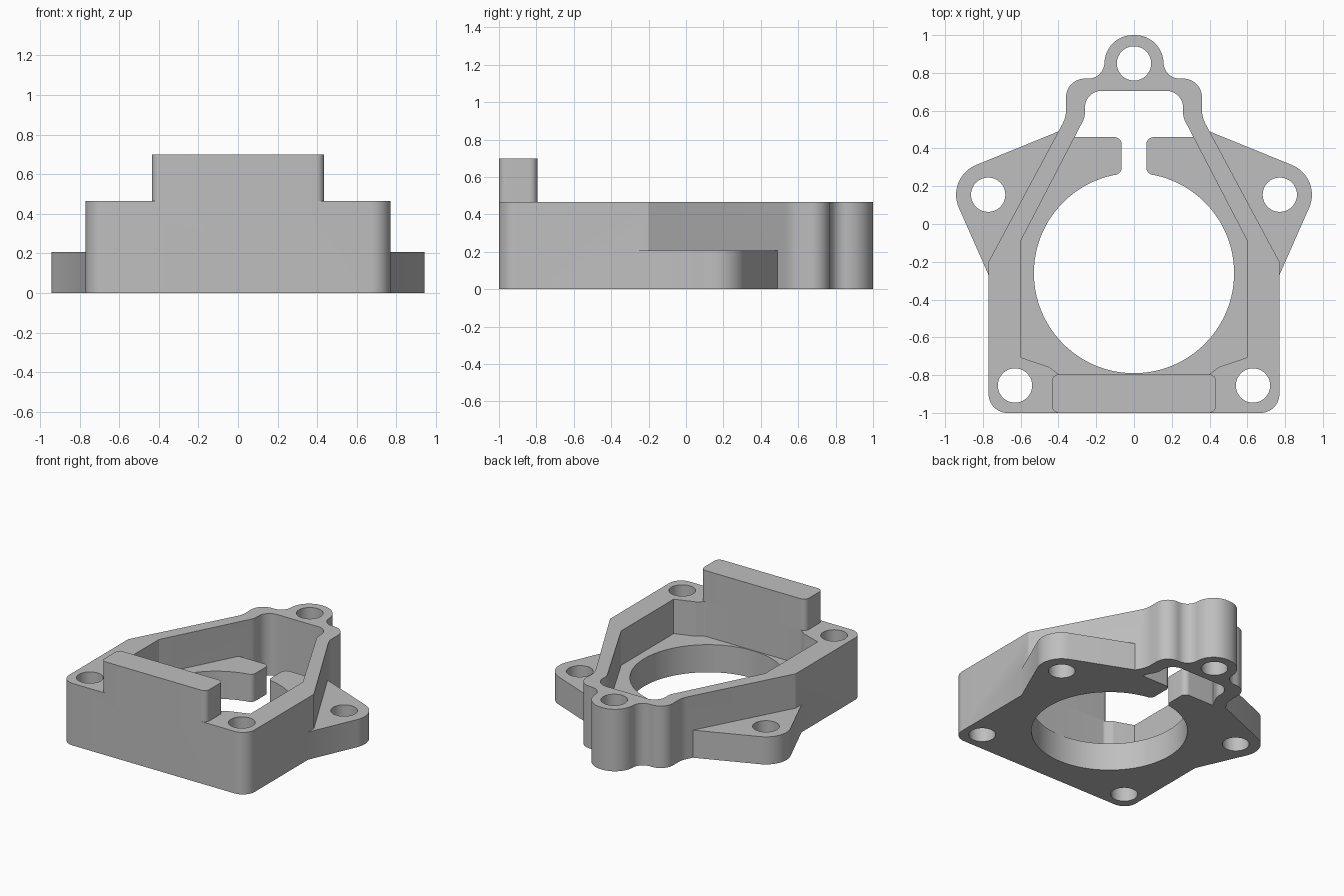
import bpy, bmesh, math
from mathutils import Vector

if "Cube" in bpy.data.objects:
    bpy.data.objects.remove(bpy.data.objects["Cube"], do_unlink=True)

grey = bpy.data.materials.new("machined grey")
grey.use_nodes = True
grey.diffuse_color = (0.52, 0.52, 0.52, 1)
grey.node_tree.nodes["Principled BSDF"].inputs["Base Color"].default_value = grey.diffuse_color

FLOOR, WALL, TOP, BELOW = 0.207, 0.465, 0.70, -0.1


def mirrored(half):
    """Close a right-hand half profile across x = 0."""
    return half + [(-x, y, r) for x, y, r in reversed(half) if abs(x) > 1e-6]


def rounded(corners):
    """Replace each (x, y, radius) corner with a tangent arc."""
    out = []
    for i, (x, y, r) in enumerate(corners):
        p = Vector((x, y))
        a = (Vector(corners[i - 1][:2]) - p).normalized()
        b = (Vector(corners[(i + 1) % len(corners)][:2]) - p).normalized()
        pts = [p]
        if r > 0:
            opening = a.angle(b)
            centre = p + (a + b).normalized() * (r / math.sin(opening / 2))
            start = p + a * (r / math.tan(opening / 2)) - centre
            turn = math.pi - opening
            sign = 1 if a.x * b.y - a.y * b.x < 0 else -1
            n = max(3, round(turn / math.radians(7)))
            pts = []
            for k in range(n + 1):
                t = sign * turn * k / n
                c, s = math.cos(t), math.sin(t)
                pts.append(centre + Vector((start.x * c - start.y * s,
                                            start.x * s + start.y * c)))
        for q in pts:
            if not out or (q - out[-1]).length > 1e-4:
                out.append(q)
    if (out[0] - out[-1]).length < 1e-4:
        out.pop()
    return out


def prism(name, points, z0, z1):
    bm = bmesh.new()
    face = bm.faces.new([bm.verts.new((p[0], p[1], z0)) for p in points])
    new = bmesh.ops.extrude_face_region(bm, geom=[face])["geom"]
    bmesh.ops.translate(bm, vec=(0, 0, z1 - z0),
                        verts=[v for v in new if isinstance(v, bmesh.types.BMVert)])
    bmesh.ops.recalc_face_normals(bm, faces=bm.faces)
    mesh = bpy.data.meshes.new(name)
    bm.to_mesh(mesh)
    bm.free()
    mesh.materials.append(grey)
    ob = bpy.data.objects.new(name, mesh)
    bpy.context.collection.objects.link(ob)
    return ob


def combine(body, other, operation):
    mod = body.modifiers.new(operation, "BOOLEAN")
    mod.operation, mod.solver, mod.object = operation, "EXACT", other
    bpy.context.view_layer.objects.active = body
    bpy.ops.object.modifier_apply(modifier=mod.name)
    bpy.data.objects.remove(other, do_unlink=True)


def arc(cx, cy, r, start, end, n):
    steps = [math.radians(start + (end - start) * k / n) for k in range(n + 1)]
    return [(cx + r * math.cos(t), cy + r * math.sin(t), 0) for t in steps]


# Main body with the rounded lug at the back
body_half = [(0.77, -1, 0.1), (0.77, -0.2, 0), (0.36, 0.565, 0.15), (0.36, 0.77, 0.1),
             (0.16, 0.77, 0.085), (0.15, 1, 0.15)]
housing = prism("housing", rounded(mirrored(body_half)), 0, WALL)

# Low mounting ears at both sides
for side in (1, -1):
    ear = [(0.4, 0.49, 0)] + list(reversed(arc(0.772, 0.155, 0.17, -24.5, 66.5, 16)))
    ear += [(0.77, -0.27, 0), (0.5, -0.2, 0), (0.3, 0.49, 0)]
    # Keep the inner end of the ear inside the wall
    ear[-1] = (0.36, 0.3, 0)
    combine(housing, prism("mounting_ear", [(side * x, y) for x, y, r in ear], 0, FLOOR), "UNION")

# Stepped cavity above the floor
throat = [(0.26, 0.565, 0.1), (0.26, 0.705, 0.09)]
cavity_half = [(0.40, -0.795, 0.03), (0.45, -0.757, 0.03), (0.597, -0.707, 0),
               (0.597, -0.085, 0)] + throat
combine(housing, prism("cavity", rounded(mirrored(cavity_half)), FLOOR, 1), "DIFFERENCE")

# Round bore, slot and rear opening through the floor
bore_half = arc(0, -0.26, 0.53, -90, 77.5, 48)
bore_half += [(0.065, 0.266, 0.04), (0.065, 0.46, 0.04), (0.3145, 0.46, 0)] + throat
combine(housing, prism("bore", rounded(mirrored(bore_half)), BELOW, FLOOR + 0.1), "DIFFERENCE")

# Raised front tab
tab_half = [(0.435, -1, 0.04), (0.435, -0.795, 0.04)]
combine(housing, prism("front_tab", rounded(mirrored(tab_half)), 0.4, TOP), "UNION")

# Five bolt holes
for x, y in ((0, 0.85), (0.63, -0.855), (-0.63, -0.855), (0.772, 0.155), (-0.772, 0.155)):
    hole = arc(x, y, 0.091, 0, 348.75, 31)
    combine(housing, prism("bolt_hole", hole, BELOW, 1), "DIFFERENCE")

# Smooth the curved walls and keep the machined edges crisp
bpy.ops.object.select_all(action="DESELECT")
housing.select_set(True)
bpy.context.view_layer.objects.active = housing
bpy.ops.object.shade_smooth_by_angle(angle=math.radians(25))
